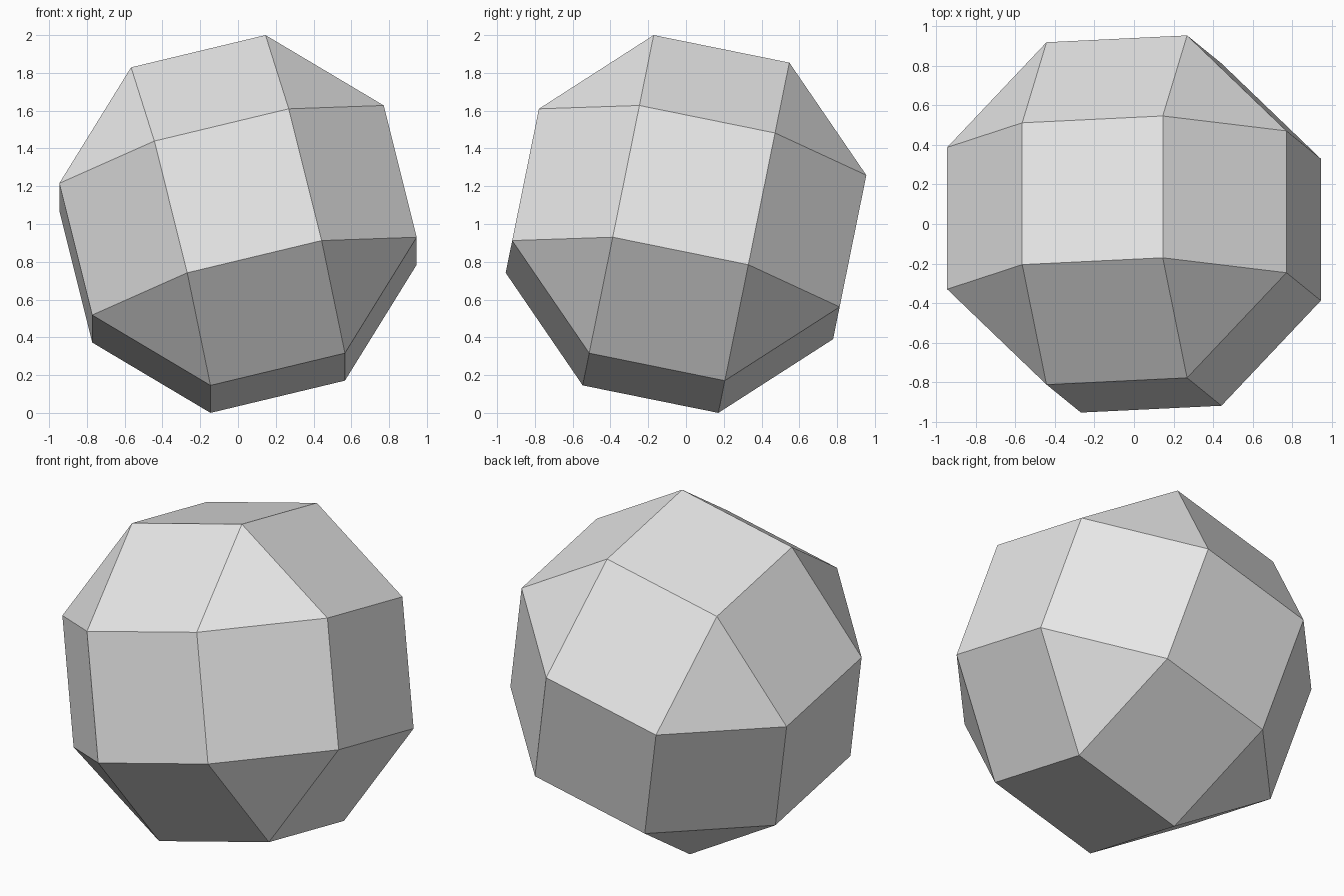
import bpy
import bmesh
from math import sqrt
from mathutils import Matrix

cube = bpy.data.objects.get("Cube")
if cube:
    bpy.data.objects.remove(cube, do_unlink=True)

HALF_EDGE = 0.3663                      # half the length of every edge
SIZE = 2 * HALF_EDGE * (1 + sqrt(2))    # distance between opposite squares

# Single plain grey
grey = bpy.data.materials.new("light grey")
grey.use_nodes = True
colour = (0.8, 0.8, 0.8, 1.0)
grey.diffuse_color = colour
grey.node_tree.nodes["Principled BSDF"].inputs["Base Color"].default_value = colour

# Cube with every edge cut back so all faces become squares and triangles
bm = bmesh.new()
bmesh.ops.create_cube(bm, size=SIZE)
bmesh.ops.bevel(bm, geom=bm.edges[:], offset=HALF_EDGE * sqrt(2),
                offset_type='OFFSET', segments=1, profile=0.5,
                affect='EDGES', clamp_overlap=False)

# Tilt the solid so it balances on one corner
tilt = Matrix.Rotation(-0.2, 4, 'X') @ Matrix.Rotation(-0.24, 4, 'Y')
bm.transform(Matrix.Translation((0, 0, 1)) @ tilt)
bmesh.ops.recalc_face_normals(bm, faces=bm.faces[:])

mesh = bpy.data.meshes.new("faceted_ball")
bm.to_mesh(mesh)
bm.free()
mesh.materials.append(grey)
bpy.context.collection.objects.link(bpy.data.objects.new("faceted_ball", mesh))
